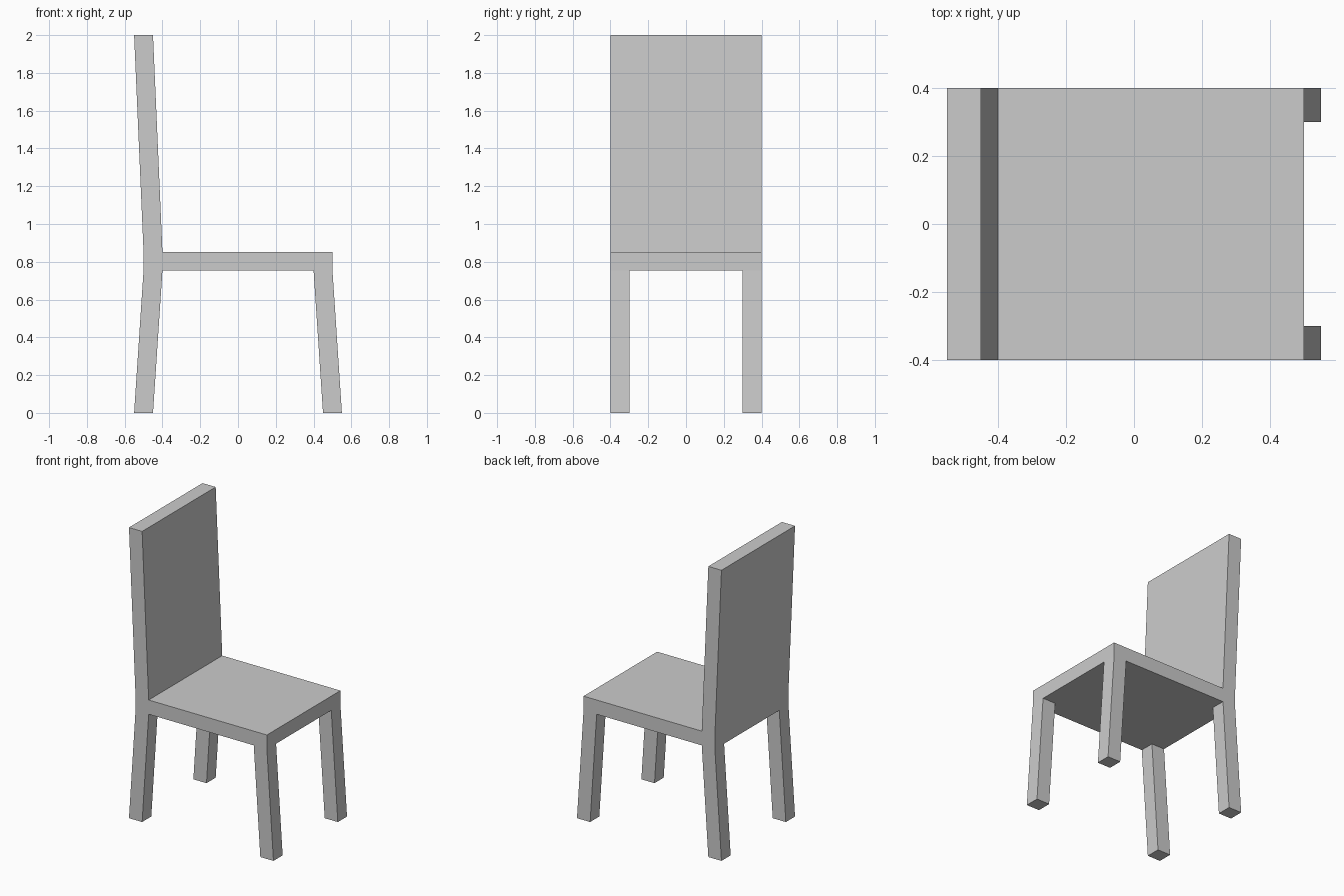
import bpy
import bmesh
from mathutils import Vector

if "Cube" in bpy.data.objects:
    bpy.data.objects.remove(bpy.data.objects["Cube"])

XS = (-0.5, -0.4, 0.4, 0.5)
YS = (-0.4, -0.3, 0.3, 0.4)
SEAT_BOTTOM, SEAT_TOP, HEIGHT = 0.755, 0.853, 2.0
SPLAY = 0.05

bm = bmesh.new()


def extrude(faces, offset, keep=False):
    """Extrude a face region, moving the new cap by offset."""
    res = bmesh.ops.extrude_face_region(bm, geom=faces)["geom"]
    verts = [g for g in res if isinstance(g, bmesh.types.BMVert)]
    bmesh.ops.translate(bm, verts=verts, vec=Vector(offset))
    if not keep:
        old = [f for f in faces if f.is_valid]
        bmesh.ops.delete(bm, geom=old, context='FACES')
    return [g for g in res if isinstance(g, bmesh.types.BMFace)]


# seat: 3 x 3 grid of cells, thickened upwards
grid = [[bm.verts.new((x, y, SEAT_BOTTOM)) for y in YS] for x in XS]
cells = {}
for i in range(3):
    for j in range(3):
        cells[i, j] = bm.faces.new((grid[i][j], grid[i + 1][j],
                                    grid[i + 1][j + 1], grid[i][j + 1]))
top = extrude(list(cells.values()), (0, 0, SEAT_TOP - SEAT_BOTTOM), keep=True)

# backrest: the strip of top cells along the back edge, leaning outwards
strip = [f for f in top if f.calc_center_median().x < XS[1]]
extrude(strip, (-SPLAY, 0, HEIGHT - SEAT_TOP))

# legs: the four corner cells, splayed along x
for i, side in ((0, -1), (2, 1)):
    for j in (0, 2):
        extrude([cells[i, j]], (side * SPLAY, 0, -SEAT_BOTTOM))

bmesh.ops.recalc_face_normals(bm, faces=bm.faces[:])
mesh = bpy.data.meshes.new("chair")
bm.to_mesh(mesh)
bm.free()
chair = bpy.data.objects.new("chair", mesh)
bpy.context.collection.objects.link(chair)
